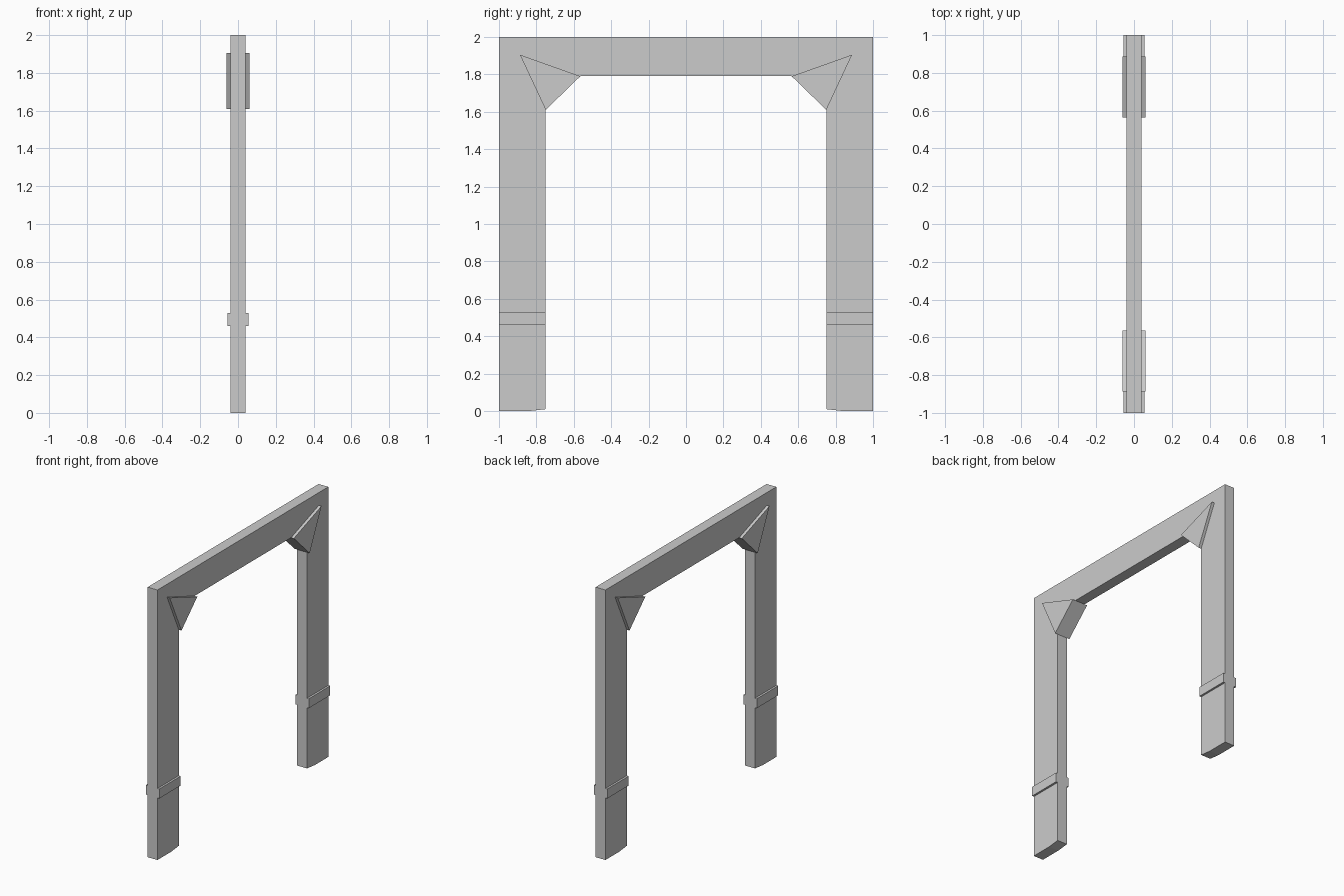
import bpy
import bmesh

cube = bpy.data.objects.get("Cube")
if cube:
    bpy.data.objects.remove(cube, do_unlink=True)

grey = bpy.data.materials.new("plain_grey")
grey.use_nodes = True
colour = (0.6, 0.6, 0.6, 1)
grey.diffuse_color = colour
for node in grey.node_tree.nodes:
    if node.type == "BSDF_PRINCIPLED":
        node.inputs["Base Color"].default_value = colour


def slab(name, profile, half_depth):
    """Extrude a closed (y, z) profile evenly to both sides of x = 0."""
    bm = bmesh.new()
    face = bm.faces.new([bm.verts.new((-half_depth, y, z)) for y, z in profile])
    result = bmesh.ops.extrude_face_region(bm, geom=[face])
    moved = [v for v in result["geom"] if isinstance(v, bmesh.types.BMVert)]
    bmesh.ops.translate(bm, verts=moved, vec=(2 * half_depth, 0, 0))
    bmesh.ops.recalc_face_normals(bm, faces=bm.faces)
    mesh = bpy.data.meshes.new(name)
    bm.to_mesh(mesh)
    bm.free()
    mesh.materials.append(grey)
    obj = bpy.data.objects.new(name, mesh)
    bpy.context.collection.objects.link(obj)
    return obj


OUTER, INNER = 1.0, 0.75
TOP, LINTEL = 2.0, 1.79

# Door frame: two legs and a lintel, with slightly worn inner feet
half = [(OUTER, TOP), (OUTER, 0), (0.84, 0), (INNER, 0.01), (INNER, LINTEL)]
slab("door_frame", half + [(-y, z) for y, z in reversed(half)], 0.04)

for side, label in ((-1, "front"), (1, "back")):
    # Triangular corner brace
    brace = [(0.888, 1.905), (0.565, LINTEL), (INNER, 1.61)]
    slab(label + "_corner_brace", [(side * y, z) for y, z in brace], 0.062)

    # Raised band around the leg
    band = [(INNER, 0.46), (OUTER, 0.46), (OUTER, 0.53), (INNER, 0.53)]
    slab(label + "_leg_band", [(side * y, z) for y, z in band], 0.055)
